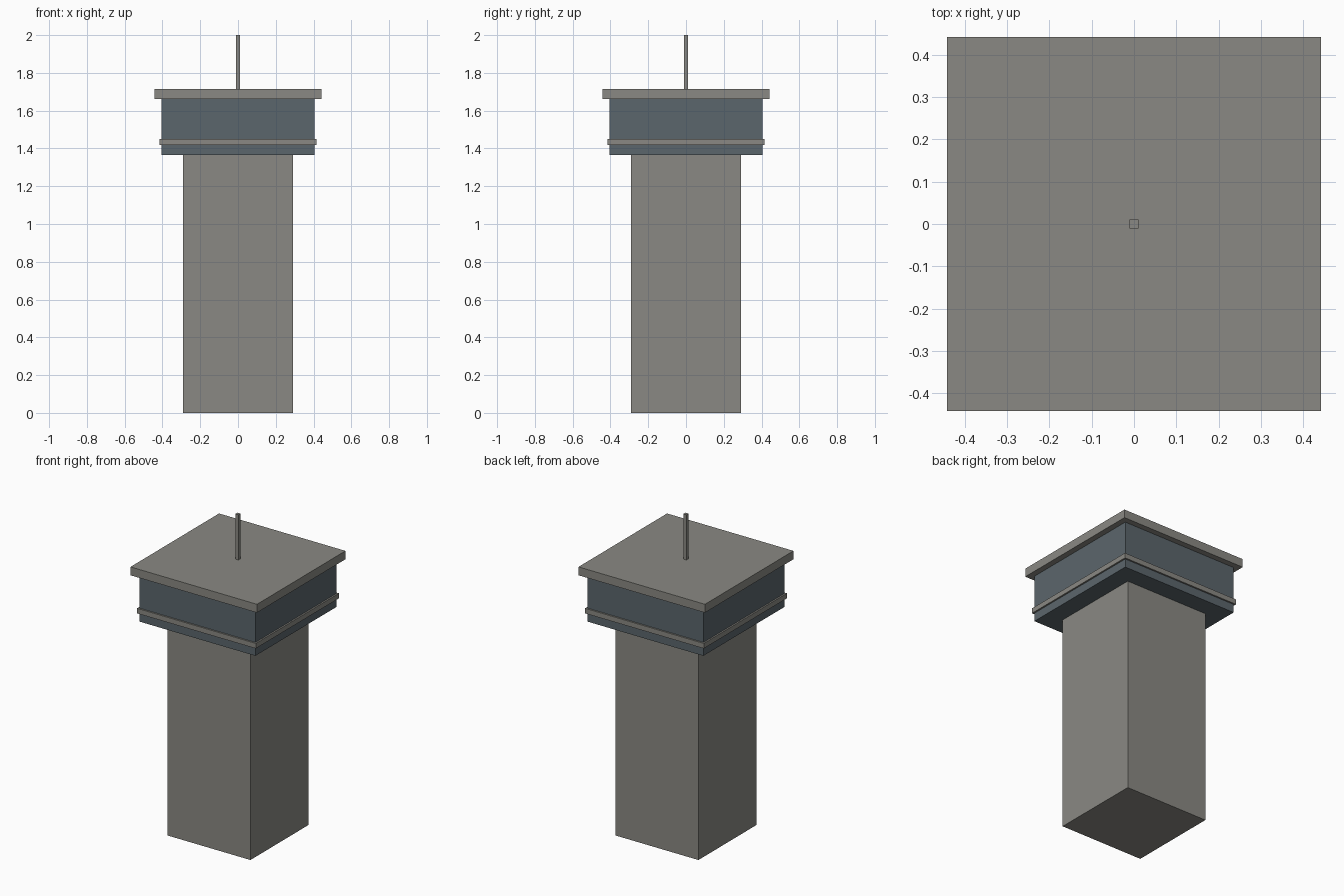
import bpy

if "Cube" in bpy.data.objects:
    bpy.data.objects.remove(bpy.data.objects["Cube"])


def material(name, rgb):
    m = bpy.data.materials.new(name)
    m.diffuse_color = (*rgb, 1.0)
    m.use_nodes = True
    m.node_tree.nodes["Principled BSDF"].inputs["Base Color"].default_value = m.diffuse_color
    return m


concrete = material("concrete_grey", (0.254, 0.250, 0.227))
glass = material("blue_grey_glass", (0.105, 0.133, 0.150))


def block(name, half, z0, z1, mat):
    """Square block centred on the z axis, from z0 to z1."""
    bpy.ops.mesh.primitive_cube_add(size=1, location=(0, 0, (z0 + z1) / 2))
    ob = bpy.context.object
    ob.name = name
    ob.scale = (2 * half, 2 * half, z1 - z0)
    bpy.ops.object.transform_apply(location=False, rotation=False, scale=True)
    ob.data.materials.append(mat)
    return ob


# Tower shaft
block("shaft", 0.29, 0.0, 1.365, concrete)
# Glazed cabin with a sill band around it
block("cabin", 0.405, 1.365, 1.662, glass)
block("sill_band", 0.415, 1.418, 1.45, concrete)
# Overhanging roof slab and mast
block("roof", 0.442, 1.662, 1.715, concrete)
block("mast", 0.011, 1.715, 2.0, concrete)
